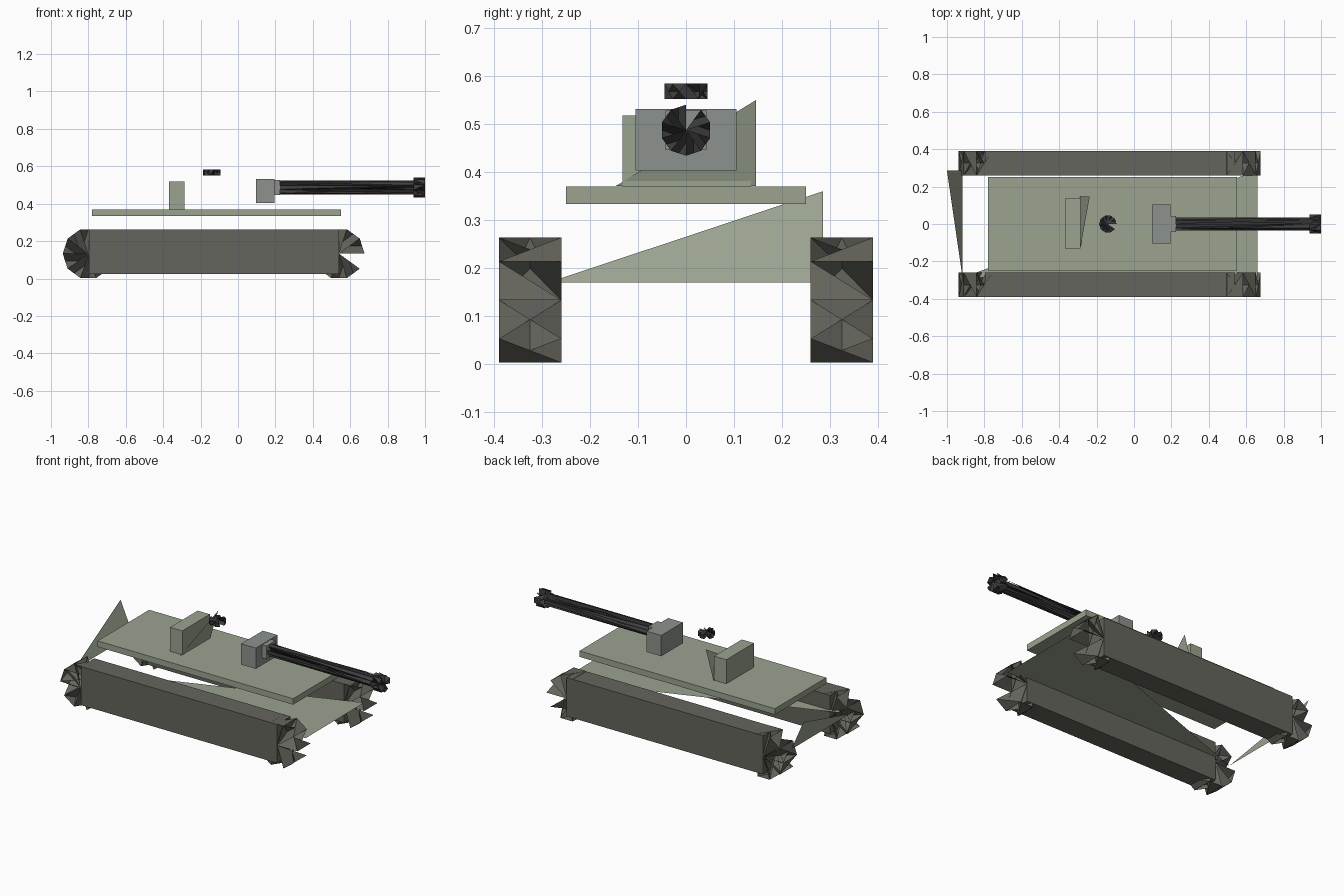
import bpy, math
from mathutils import Vector

if "Cube" in bpy.data.objects:
    bpy.data.objects.remove(bpy.data.objects["Cube"])


def material(name, rgb):
    m = bpy.data.materials.new(name)
    m.diffuse_color = (*rgb, 1)
    m.use_nodes = True
    m.node_tree.nodes["Principled BSDF"].inputs["Base Color"].default_value = m.diffuse_color
    return m


GREEN = material("hull_green", (0.33, 0.37, 0.28))
LIGHT = material("gun_grey", (0.27, 0.29, 0.27))
TRACK = material("track_grey", (0.13, 0.13, 0.11))
DARK = material("dark_steel", (0.05, 0.05, 0.05))


def mesh_object(name, verts, faces, mat):
    me = bpy.data.meshes.new(name)
    me.from_pydata([tuple(v) for v in verts], [], faces)
    me.materials.append(mat)
    ob = bpy.data.objects.new(name, me)
    bpy.context.collection.objects.link(ob)
    return ob


def box(name, x, y, z, mat):
    verts = [(a, b, c) for a in x for b in y for c in z]
    faces = [(0, 1, 3, 2), (4, 6, 7, 5), (0, 4, 5, 1),
             (2, 3, 7, 6), (0, 2, 6, 4), (1, 5, 7, 3)]
    return mesh_object(name, verts, faces, mat)


def bladed_drum(name, start, end, radius, u, v, mat, n=10):
    """Toothed drum: open sawtooth rim, twisted end blades, one open segment."""
    start, end, u, v = map(Vector, (start, end, u, v))
    verts = [start, end]
    for i in range(n):
        t = 2 * math.pi * i / n
        off = (u * math.cos(t) + v * math.sin(t)) * radius
        verts += [start + off, end + off]
    faces = []
    for i in range(n - 1):
        a, b, a2, b2 = 2 + 2 * i, 3 + 2 * i, 4 + 2 * i, 5 + 2 * i
        faces += [(0, a, b2), (1, b, a2)]
        faces.append((a, b, b2) if i % 2 else (a, b, a2))
    return mesh_object(name, verts, faces, mat)


def open_plates(name, rear_low, rear_high, front, half, low, high, mat):
    """Triangular floor plate and sloped triangular rear plate."""
    verts = [(rear_low, -half, low), (rear_low, half, low), (rear_high, half, high),
             (front, -half, low), (front, half, low)]
    return mesh_object(name, verts, [(0, 1, 2), (0, 4, 3)], mat)


# Hull and deck
open_plates("hull_plates", -0.917, -1.0, 0.66, 0.286, 0.17, 0.36, GREEN)
box("deck", (-0.78, 0.55), (-0.25, 0.25), (0.333, 0.37), GREEN)

# Turret plates and rear stowage box
open_plates("turret_plates", -0.29, -0.237, 0.12, 0.146, 0.371, 0.55, GREEN)
box("stowage_box", (-0.37, -0.287), (-0.132, 0.136), (0.37, 0.518), GREEN)

# Tracks with an end wheel front and back
for side, y0, y1 in (("right", -0.39, -0.26), ("left", 0.26, 0.39)):
    box(f"{side}_track", (-0.797, 0.54), (y0, y1), (0.024, 0.262), TRACK)
    for end, x in (("rear", -0.80), ("front", 0.54)):
        bladed_drum(f"{side}_{end}_wheel", (x, y0, 0.133), (x, y1, 0.133),
                    0.137, (1, 0, 0), (0, 0, 1), TRACK)

# Gun
box("mantlet", (0.095, 0.195), (-0.105, 0.105), (0.403, 0.531), LIGHT)
box("barrel_collar", (0.195, 0.225), (-0.043, 0.043), (0.446, 0.528), LIGHT)
GUN_Z = 0.487
for name, x0, x1, r in (("barrel", 0.2, 0.94, 0.037), ("muzzle", 0.937, 1.0, 0.053)):
    bladed_drum(name, (x0, 0, GUN_Z), (x1, 0, GUN_Z), r, (0, 0, 1), (0, -1, 0), DARK)

# Hatch
bladed_drum("hatch", (-0.14, 0, 0.552), (-0.14, 0, 0.584), 0.047, (1, 0, 0), (0, 1, 0), DARK)
